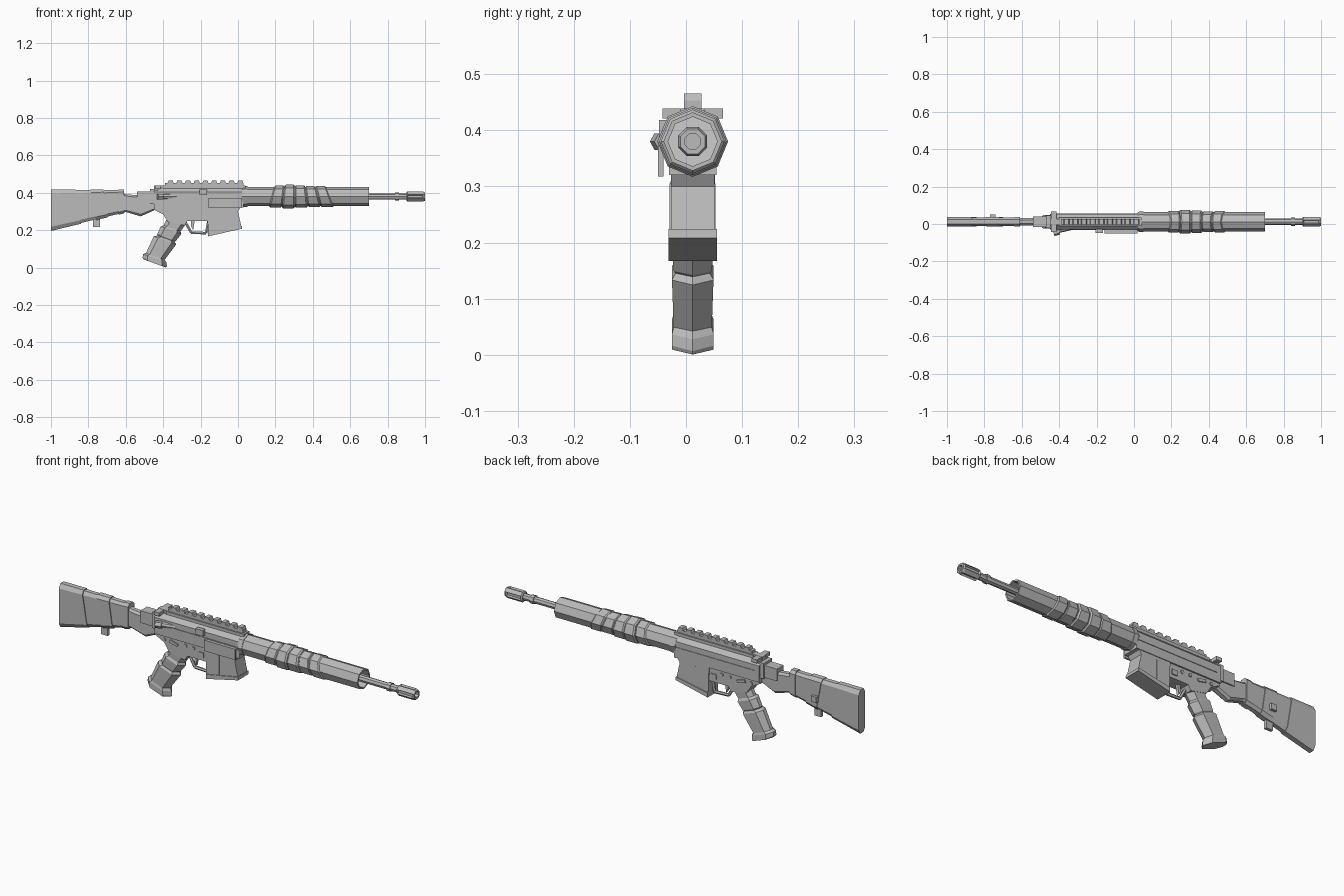
import bpy, bmesh, math
from mathutils import Vector

default_cube = bpy.data.objects.get("Cube")
if default_cube:
    bpy.data.objects.remove(default_cube, do_unlink=True)

CENTRE = 0.012                       # centre plane, y
BORE = 0.38                          # barrel height, z
BACK, FRONT, ROOF = -0.45, 0.03, 0.43    # receiver limits

grey = bpy.data.materials.new("matte grey")
grey.use_nodes = True
grey.diffuse_color = (0.5, 0.5, 0.5, 1)
grey.node_tree.nodes["Principled BSDF"].inputs["Base Color"].default_value = grey.diffuse_color


def finish(name, bm):
    bmesh.ops.recalc_face_normals(bm, faces=bm.faces)
    mesh = bpy.data.meshes.new(name)
    bm.to_mesh(mesh)
    bm.free()
    mesh.materials.append(grey)
    part = bpy.data.objects.new(name, mesh)
    bpy.context.collection.objects.link(part)
    return part


def skin(rings):
    """Bridge rings of equal size and cap both ends."""
    bm = bmesh.new()
    loops = [[bm.verts.new(point) for point in ring] for ring in rings]
    for here, ahead in zip(loops, loops[1:]):
        for i in range(len(here)):
            bm.faces.new((here[i - 1], here[i], ahead[i], ahead[i - 1]))
    bm.faces.new(loops[0])
    bm.faces.new(loops[-1])
    return bm


def circle(x, radius, lean=0, sides=8, turn=0):
    ring = []
    for i in range(sides):
        angle = math.tau * (i + turn) / sides
        rise = math.sin(angle)
        ring.append((x + lean * rise, radius * math.cos(angle), radius * rise))
    return ring


def lathe(name, stations, turn=0):
    """Eight-sided turned part along the bore, from (x, radius, lean) stations."""
    part = finish(name, skin([circle(*station, turn=turn) for station in stations]))
    part.location = (0, CENTRE, BORE)
    return part


def rod(name, start, end, radius, sides=8):
    axis = Vector(end) - Vector(start)
    part = finish(name, skin([circle(x, radius, sides=sides) for x in (0, axis.length)]))
    part.location = Vector(start) + Vector((0, CENTRE, 0))
    part.rotation_euler = axis.to_track_quat('X', 'Z').to_euler()


def prism(name, outline, width, y=0):
    """Side outline in x and z, extruded to a width about the centre plane."""
    sides = [CENTRE + y + side * width / 2 for side in (-1, 1)]
    return finish(name, skin([[(x, side, z) for x, z in outline] for side in sides]))


def box(name, x, z, length, height, width, y=0):
    corners = [(x + i * length / 2, z + k * height / 2)
               for i, k in ((-1, -1), (1, -1), (1, 1), (-1, 1))]
    return prism(name, corners, width, y)


def slab(name, stations, section):
    """Loft between stations (point, opposite point, half width)."""
    rings = []
    for first, last, half_width in stations:
        a, b = (Vector((x, CENTRE, z)) for x, z in (first, last))
        right = [a.lerp(b, t) + Vector((0, half_width * w, 0)) for t, w in section]
        left = [a.lerp(b, t) - Vector((0, half_width * w, 0)) for t, w in section if w > 0]
        rings.append(right + left[::-1])
    return finish(name, skin(rings))


# Handguard: hollow tube, collar and five slanted bands
lathe("handguard", [(.05, .052), (.7, .052), (.7, .044), (.3, .044)])
lathe("handguard_collar", [(.02, .05), (.03, .055), (.05, .055)])
step, lean = .062, .014
for i, radius in enumerate((.058, .063, .06, .055, .057)):
    start = .18 + i * step
    tilt, next_tilt = (lean * (1 - k / 2) for k in (i, i + 1))
    lathe(f"handguard_band_{i + 1}", [
        (start, radius - .006, tilt), (start + step / 9, radius, tilt),
        (start + step - step / 9, radius, next_tilt), (start + step, radius - .006, next_tilt)])

# Barrel with its ring, and a slotted hollow muzzle
lathe("barrel", [(.2, .017), (.92, .017)])
lathe("barrel_ring", [(.84, .022), (.86, .022)])
muzzle = lathe("muzzle_device", [(.9, .022), (.905, .028), (.99, .028), (1, .024),
                                 (1, .015), (.92, .015)], turn=.5)
bm = bmesh.new()
bm.from_mesh(muzzle.data)
walls = [face for face in bm.faces if abs(face.normal.x) < .1 and face.calc_area() > .0015]
bmesh.ops.inset_individual(bm, faces=walls[::2], thickness=.006, depth=-.008)
bm.to_mesh(muzzle.data)
bm.free()

# Upper receiver with chamfered top
CHAMFERED_TOP = ((0, .5), (.2, 1), (1, 1))
slab("upper_receiver", [((x, ROOF - .005), (x, .32), .042) for x in (BACK, FRONT)],
     CHAMFERED_TOP)
box("receiver_tail", BACK, BORE, .04, .08, .068)
box("receiver_side_ridge", -.2, .37, .45, .012, .09)
box("receiver_top", -.18, ROOF, .44, .018, .044)

# Accessory rail with evenly spaced teeth
RAIL = .031
box("rail_base", -.18, ROOF + .015, .42, .017, RAIL)
for i in range(9):
    x = -.36 + i * .0465
    prism(f"rail_tooth_{i + 1}", [(x + side * half, ROOF + rise) for side, half, rise in
          ((-1, .017, .02), (-1, .011, .036), (1, .011, .036), (1, .017, .02))], RAIL)

# Charging handle
box("charging_handle_bar", -.42, ROOF, .06, .02, .03)
box("charging_handle_grip", -.43, ROOF, .03, .018, .108)

# Right side fittings: port door, case deflector and assist knob
box("port_door", -.07, .345, .175, .055, .009, y=-.057)
box("port_hinge", -.07, .367, .175, .01, .02, y=-.047)
box("case_deflector", -.185, .403, .04, .03, .02, y=-.05)
rod("assist_tube", (-.42, -.05, BORE), (-.29, -.02, BORE), .014)
rod("assist_knob", (-.43, -.06, BORE), (-.4, -.052, BORE), .017, sides=6)

# Lower receiver and magazine well
prism("lower_receiver", [(BACK, .345), (0, .345), (0, .25), (-.27, .25), (-.285, .225),
                         (-.375, .245), (-.4, .285), (BACK, .31)], .068)
prism("magazine_well", [(-.165, .335), (.02, .335), (0, .3), (.02, .21), (-.16, .18)], .077)
prism("magazine_well_rim", [(-.16, .19), (.02, .224), (.022, .208), (-.16, .167)], .086)
box("magazine_well_rib", -.09, .25, .006, .11, .082)
box("magazine_release", -.19, .28, .03, .025, .078)
prism("selector", [(-.37, .295), (-.325, .285), (-.32, .297), (-.365, .31)], .08)
for i, x in enumerate((-.4, -.28, -.235)):
    rod(f"receiver_pin_{i + 1}", (x, -.039, .3), (x, .039, .3), .009)

# Trigger inside a bent guard
guard_path = [(-.28, .24), (-.25, .187), (-.17, .184), (-.158, .25)]
for i, ((x, z), (next_x, next_z)) in enumerate(zip(guard_path, guard_path[1:])):
    rod(f"trigger_guard_{i + 1}", (x, 0, z), (next_x, 0, next_z), .008, sides=6)
prism("trigger", [(-.25, .26), (-.23, .26), (-.24, .2), (-.25, .22)], .014)

# Pistol grip: slanted steps, pointed front, flared foot
POINTED_FRONT = ((0, 0), (.2, 1), (.8, 1), (1, .3))


def grip_station(z, size):
    x = max(.6 * z - .478, -.445)
    reach, drop = .05 * size, .018 * size
    return (x + reach, z - drop), (x - reach, z + drop), min(.034 * size, .037)


slab("pistol_grip", [grip_station(*station) for station in (
    (.26, 1), (.21, .9), (.2, 1.1), (.16, 1), (.155, .9), (.146, 1.2),
    (.06, 1), (.05, 1.25), (.03, 1.3), (.022, 1.2))], POINTED_FRONT)

# Buttstock: tapered core, three raised bands, thin wrist
CHAMFERED = ((0, .5), (.1, 1), (.9, 1), (1, .5))
BUTT, WAIST = -1, -.64


def stock_station(x, grow):
    low_x = x + max(0, (x - BUTT) * (WAIST - x))
    low_z = .2 + .24 * (low_x - BUTT)
    return (x, .414 + grow), (low_x, low_z - grow), .022 + grow


slab("stock_core", [stock_station(x, 0) for x in (BUTT, -.87, -.75, WAIST)], CHAMFERED)
for name, start, end in (("butt", BUTT, -.87), ("middle", -.79, -.72), ("front", WAIST, -.61)):
    slab(f"stock_band_{name}", [stock_station(x, .004) for x in (start, end)], CHAMFERED)
slab("stock_wrist", [((x, top), (x, low), .021) for x, top, low in (
    (WAIST, .41, .288), (-.6, .392, .297), (-.52, .385, .274), (BACK, .385, .305))], CHAMFERED)
box("stock_collar", -.5, .376, .08, .062, .054)
box("sling_loop", -.756, .245, .038, .055, .016)
box("sling_stud", -.755, .315, .03, .03, .02, y=.03)
